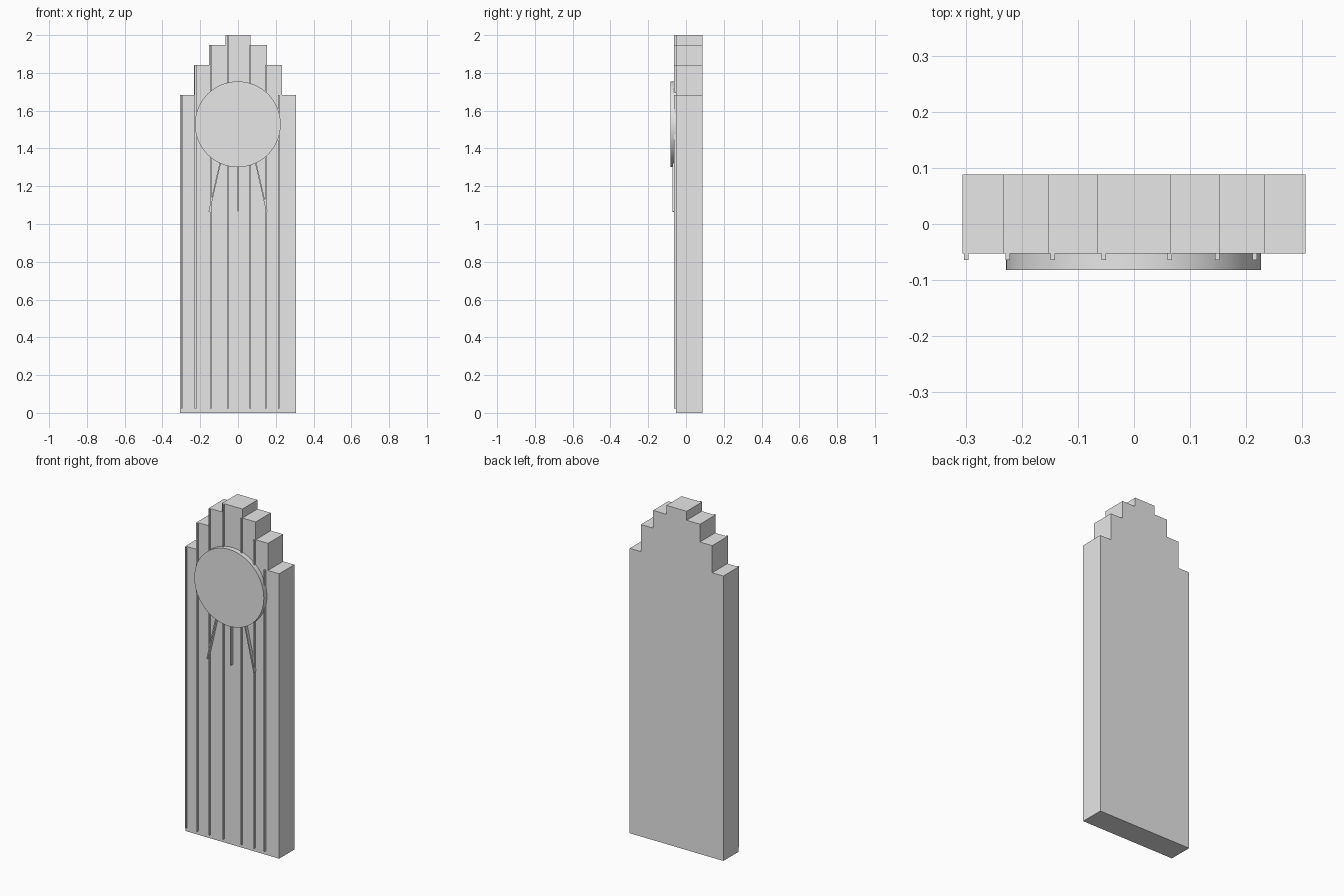
import bpy, bmesh, math
from mathutils import Matrix, Vector

cube = bpy.data.objects.get("Cube")
if cube:
    bpy.data.objects.remove(cube, do_unlink=True)

grey = bpy.data.materials.new("plain grey")
grey.use_nodes = True
grey.diffuse_color = (0.8, 0.8, 0.8, 1)
grey.node_tree.nodes["Principled BSDF"].inputs["Base Color"].default_value = (0.8, 0.8, 0.8, 1)

FRONT, BACK = -0.053, 0.088


def finish(name, bm):
    bmesh.ops.recalc_face_normals(bm, faces=bm.faces)
    mesh = bpy.data.meshes.new(name)
    bm.to_mesh(mesh)
    bm.free()
    mesh.materials.append(grey)
    obj = bpy.data.objects.new(name, mesh)
    bpy.context.collection.objects.link(obj)
    return obj


def bar(name, start, end, width, y_front):
    """Thin square-cut bar on the front face between two (x, z) points."""
    a, b = Vector(start), Vector(end)
    mid, run = (a + b) / 2, b - a
    depth = FRONT - y_front + 0.002
    bm = bmesh.new()
    bmesh.ops.create_cube(bm, size=1, matrix=(
        Matrix.Translation((mid.x, y_front + depth / 2, mid.y))
        @ Matrix.Rotation(math.atan2(run.x, run.y), 4, 'Y')
        @ Matrix.Diagonal((width, depth, run.length, 1))))
    return finish(name, bm)


# Stepped slab: half outline mirrored, then extruded to the back
steps = [(0.306, 1.682), (0.233, 1.842), (0.153, 1.947), (0.066, 2.0)]
half = [(steps[0][0], 0)]
for i, (x, z) in enumerate(steps):
    half.append((x, z))
    if i + 1 < len(steps):
        half.append((steps[i + 1][0], z))
outline = half + [(-x, z) for x, z in reversed(half)]
bm = bmesh.new()
face = bm.faces.new([bm.verts.new((x, FRONT, z)) for x, z in outline])
out = bmesh.ops.extrude_face_region(bm, geom=[face], use_keep_orig=True)
verts = [v for v in out["geom"] if isinstance(v, bmesh.types.BMVert)]
bmesh.ops.translate(bm, verts=verts, vec=(0, BACK - FRONT, 0))
finish("stepped_slab", bm)

# Upright ribs, each ending at the top of its step
ribs = [(-0.299, 0), (-0.225, 1), (-0.145, 2), (-0.054, 3),
        (0.064, 2), (0.148, 1), (0.215, 0)]
for i, (x, step) in enumerate(ribs):
    bar(f"rib_{i + 1}", (x, 0.022), (x, steps[step][1]), 0.008, -0.064)

# Round dial
bm = bmesh.new()
bmesh.ops.create_cone(bm, cap_ends=True, segments=64, radius1=0.227, radius2=0.227,
                      depth=0.029, matrix=Matrix.Translation((-0.001, -0.0675, 1.528))
                      @ Matrix.Rotation(math.pi / 2, 4, 'X'))
dial = finish("dial", bm)
bpy.context.view_layer.objects.active = dial
dial.select_set(True)
bpy.ops.object.shade_smooth_by_angle(angle=math.radians(35))

# Rays fanning out below the dial
for name, top, foot in (("left_ray", 0.088, 0.153), ("middle_ray", 0, 0), ("right_ray", -0.088, -0.153)):
    bar(name, (foot, 1.065), (top, 1.35), 0.007, -0.071)
